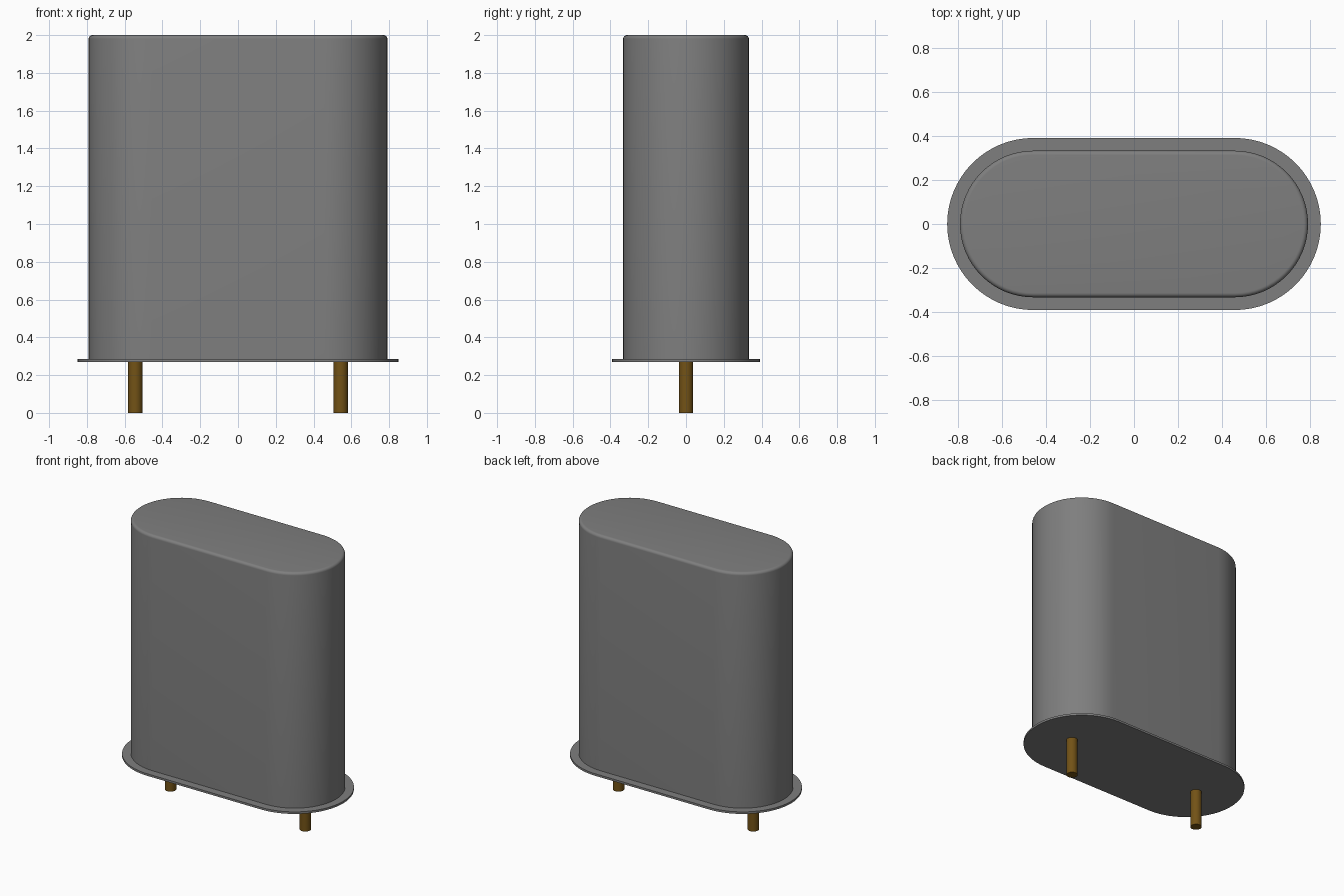
import bpy, bmesh, math

cube = bpy.data.objects.get("Cube")
if cube:
    bpy.data.objects.remove(cube, do_unlink=True)


def material(name, rgb):
    m = bpy.data.materials.new(name)
    m.use_nodes = True
    m.diffuse_color = (*rgb, 1)
    m.node_tree.nodes["Principled BSDF"].inputs["Base Color"].default_value = (*rgb, 1)
    return m


grey = material("grey metal", (0.21, 0.21, 0.21))
brass = material("dark brass", (0.17, 0.085, 0.008))


def finish(bm, name, mat):
    """Turn a bmesh into a smooth object with sharp edges kept."""
    bmesh.ops.recalc_face_normals(bm, faces=bm.faces)
    mesh = bpy.data.meshes.new(name)
    bm.to_mesh(mesh)
    bm.free()
    mesh.materials.append(mat)
    obj = bpy.data.objects.new(name, mesh)
    bpy.context.collection.objects.link(obj)
    bpy.ops.object.select_all(action="DESELECT")
    obj.select_set(True)
    bpy.context.view_layer.objects.active = obj
    bpy.ops.object.shade_smooth_by_angle(angle=math.radians(35))
    return obj


def stadium(name, half_len, levels, mat, steps=32):
    """Capped loft of pill outlines; levels are (end radius, z)."""
    bm = bmesh.new()
    rings = []
    for r, z in levels:
        ring = []
        for side, start in ((1, -math.pi / 2), (-1, math.pi / 2)):
            for i in range(steps + 1):
                a = start + math.pi * i / steps
                ring.append(bm.verts.new((side * half_len + r * math.cos(a), r * math.sin(a), z)))
        rings.append(ring)
    for low, high in zip(rings, rings[1:]):
        n = len(low)
        for i in range(n):
            j = (i + 1) % n
            bm.faces.new((low[i], low[j], high[j], high[i]))
    bm.faces.new(rings[0][::-1])
    bm.faces.new(rings[-1])
    return finish(bm, name, mat)


# Base flange
stadium("base_flange", 0.458, [(0.391, 0.27), (0.391, 0.285)], grey)

# Can with a small rounded top edge
R, TOP, FILLET = 0.333, 2.0, 0.02
rounded = [(R - FILLET + FILLET * math.cos(a), TOP - FILLET + FILLET * math.sin(a))
           for a in (math.pi / 2 * i / 6 for i in range(7))]
stadium("can", 0.458, [(R, 0.28)] + rounded, grey)

# Two contact pins
for side, x in (("left", 0.544), ("right", -0.544)):
    bm = bmesh.new()
    bmesh.ops.create_cone(bm, cap_ends=True, segments=32, radius1=0.038, radius2=0.038, depth=0.275)
    bmesh.ops.translate(bm, verts=bm.verts, vec=(x, 0, 0.1375))
    finish(bm, side + "_pin", brass)
